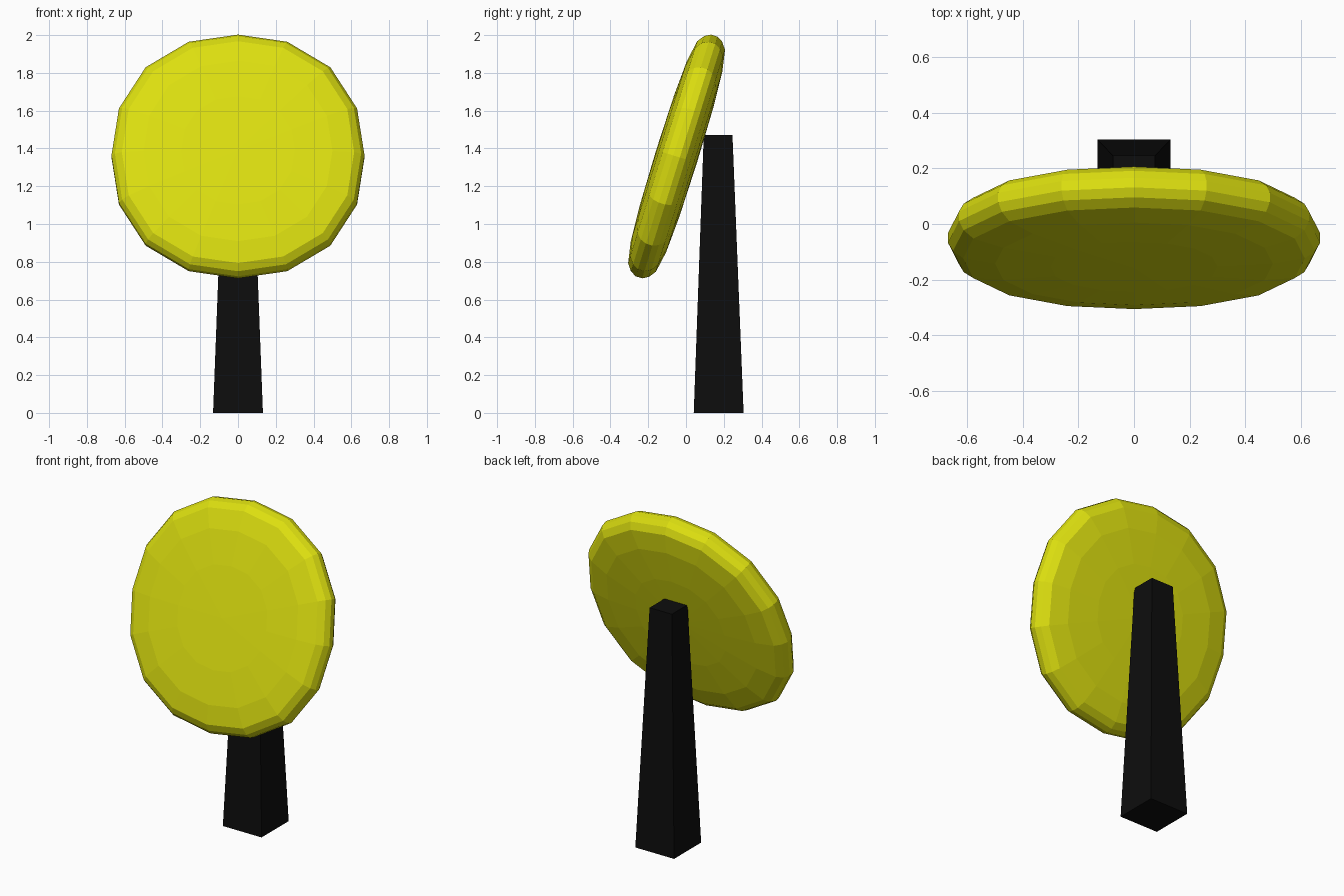
import bpy, bmesh, math
from mathutils import Matrix

if "Cube" in bpy.data.objects:
    bpy.data.objects.remove(bpy.data.objects["Cube"])


def material(name, color):
    m = bpy.data.materials.new(name)
    m.diffuse_color = (*color, 1)
    m.use_nodes = True
    m.node_tree.nodes["Principled BSDF"].inputs["Base Color"].default_value = m.diffuse_color
    return m


def add_object(name, bm, mat):
    bmesh.ops.recalc_face_normals(bm, faces=bm.faces[:])
    me = bpy.data.meshes.new(name)
    bm.to_mesh(me)
    bm.free()
    me.materials.append(mat)
    ob = bpy.data.objects.new(name, me)
    bpy.context.collection.objects.link(ob)
    return ob


def loft(bm, rings):
    # bridge successive vertex rings with quads
    for a, b in zip(rings, rings[1:]):
        n = len(a)
        for i in range(n):
            j = (i + 1) % n
            bm.faces.new((a[i], a[j], b[j], b[i]))


yellow = material("yellow", (0.72, 0.74, 0.005))
black = material("black", (0.004, 0.004, 0.004))

# Round cushion-like disc: 16-sided, slightly squared circle, built around local y
SIDES = 16
half = [(0.3, 0.109), (0.5, 0.098), (0.615, 0.077), (0.652, 0.05), (0.67, 0.018)]
profile = [(r, -d) for r, d in half] + [(r, d) for r, d in reversed(half)]


def rounded(i, r):
    a = 2 * math.pi * i / SIDES
    c, s = math.cos(a), math.sin(a)
    k = r / (abs(c) ** 2.2 + abs(s) ** 2.2) ** (1 / 2.2)
    return k * c, k * s


bm = bmesh.new()
rings = []
for r, d in profile:
    pts = [rounded(i, r) for i in range(SIDES)]
    rings.append([bm.verts.new((x, d, z)) for x, z in pts])
loft(bm, rings)
for ring, d in ((rings[0], -0.113), (rings[-1], 0.113)):
    tip = bm.verts.new((0, d, 0))
    for i in range(SIDES):
        bm.faces.new((ring[i], ring[(i + 1) % SIDES], tip))
# lean the disc backwards
bm.transform(Matrix.Translation((0, -0.05, 1.3575)) @ Matrix.Rotation(math.radians(-17.3), 4, 'X'))
add_object("round_disc", bm, yellow)

# Tapered square post behind the disc
bm = bmesh.new()
rings = []
for h, cy, z in ((0.132, 0.173, 0), (0.076, 0.17, 1.47)):
    rings.append([bm.verts.new((sx * h, cy + sy * h, z))
                  for sx, sy in ((-1, -1), (1, -1), (1, 1), (-1, 1))])
loft(bm, rings)
for ring in rings:
    bm.faces.new(ring)
add_object("support_post", bm, black)
